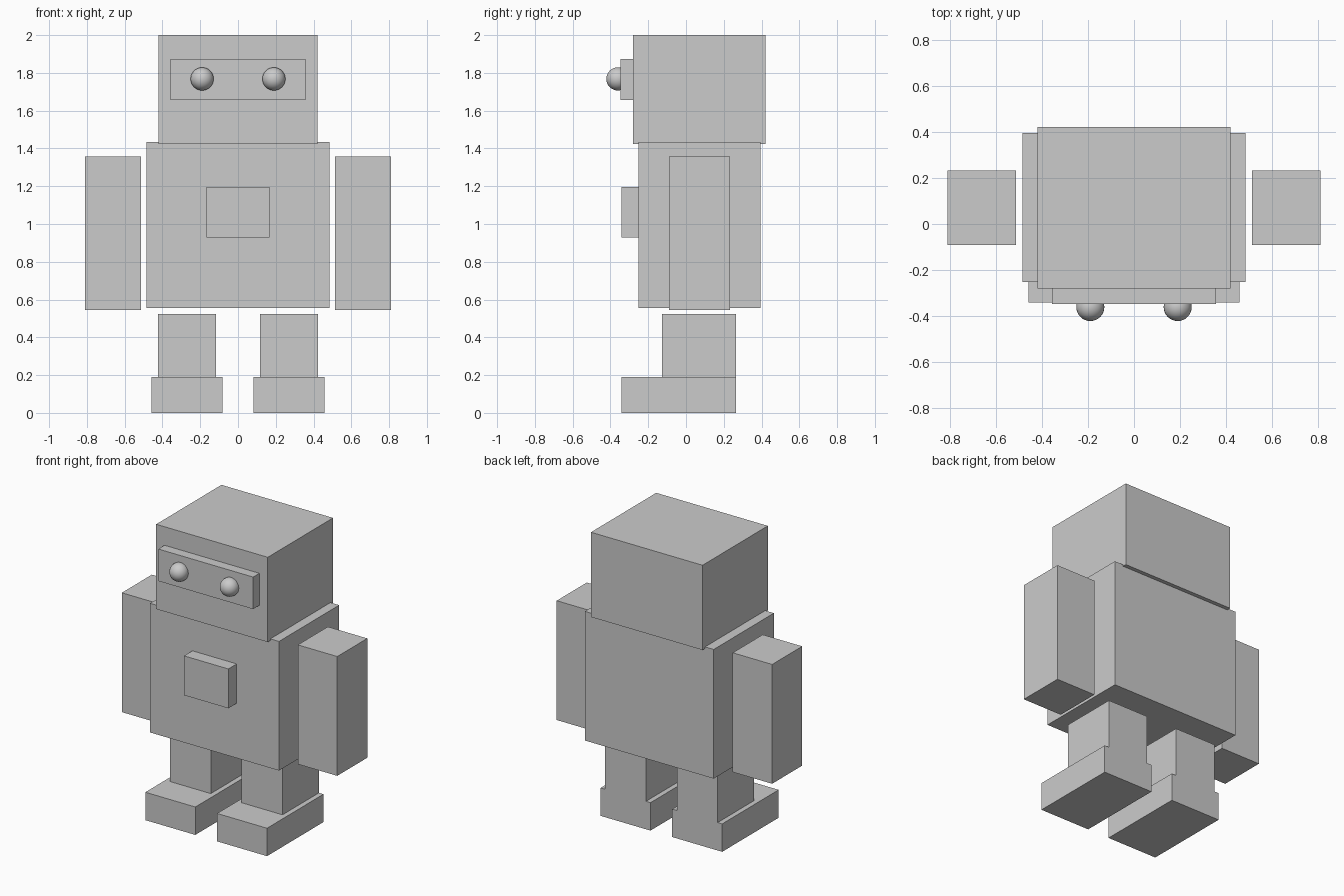
import bpy

if "Cube" in bpy.data.objects:
    bpy.data.objects.remove(bpy.data.objects["Cube"])


def box(name, x, y, z):
    """Box from (min, max) ranges on each axis."""
    ranges = (x, y, z)
    bpy.ops.mesh.primitive_cube_add(size=1, location=[(a + b) / 2 for a, b in ranges])
    obj = bpy.context.object
    obj.name = name
    obj.scale = [b - a for a, b in ranges]
    bpy.ops.object.transform_apply(location=False, rotation=False, scale=True)
    return obj


def box_pair(name, x, y, z):
    """Matching boxes on the right (+x) and left (-x)."""
    box("right_" + name, x, y, z)
    box("left_" + name, (-x[1], -x[0]), y, z)


# Head and face plate
box("head", (-0.42, 0.42), (-0.28, 0.422), (1.423, 2.0))
box("face_plate", (-0.357, 0.357), (-0.347, -0.28), (1.656, 1.874))

# Torso and chest panel
box("torso", (-0.485, 0.485), (-0.252, 0.395), (0.555, 1.434))
box("chest_panel", (-0.167, 0.167), (-0.342, -0.252), (0.928, 1.196))

# Arms, legs and feet
box_pair("arm", (0.514, 0.811), (-0.091, 0.232), (0.545, 1.357))
box_pair("leg", (0.116, 0.424), (-0.127, 0.265), (0.19, 0.523))
box_pair("foot", (0.082, 0.458), (-0.342, 0.265), (0.0, 0.19))

# Eyes
for side, sign in (("right", 1), ("left", -1)):
    bpy.ops.mesh.primitive_uv_sphere_add(segments=32, ring_count=16, radius=0.061,
                                         location=(sign * 0.19, -0.361, 1.768))
    bpy.context.object.name = side + "_eye"
    bpy.ops.object.shade_smooth()
